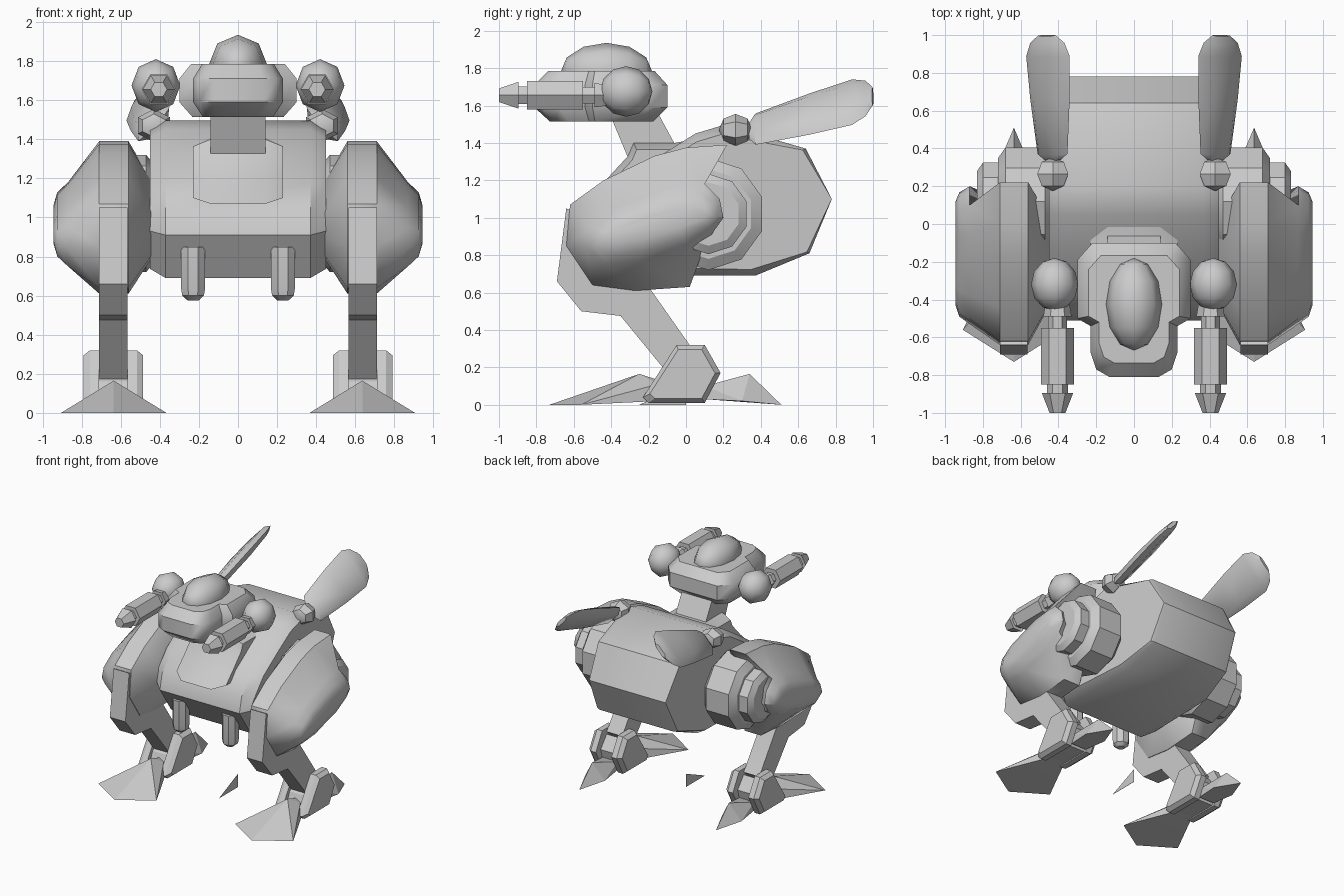
import bpy, bmesh, math
from mathutils import Vector

if "Cube" in bpy.data.objects:
    bpy.data.objects.remove(bpy.data.objects["Cube"])

grey = bpy.data.materials.new("hull_grey")
grey.diffuse_color = (0.6, 0.6, 0.6, 1)
grey.use_nodes = True
grey.node_tree.nodes["Principled BSDF"].inputs["Base Color"].default_value = grey.diffuse_color


def finish(name, bm, mirror=False, angle=30):
    """Turn a bmesh into an object, smooth below the given angle."""
    bmesh.ops.recalc_face_normals(bm, faces=bm.faces)
    for f in bm.faces:
        f.smooth = True
    for e in bm.edges:
        e.smooth = len(e.link_faces) == 2 and e.calc_face_angle(9) < math.radians(angle)
    mesh = bpy.data.meshes.new(name)
    bm.to_mesh(mesh)
    bm.free()
    mesh.materials.append(grey)
    obj = bpy.data.objects.new(name, mesh)
    bpy.context.collection.objects.link(obj)
    if mirror:
        obj.modifiers.new("Mirror", 'MIRROR').use_mirror_merge = False
    return obj


def loft(name, rings, mirror=False, angle=30):
    """Skin a row of matching closed rings and cap both ends."""
    bm = bmesh.new()
    rows = [[bm.verts.new(p) for p in ring] for ring in rings]
    n = len(rows[0])
    for a, b in zip(rows, rows[1:]):
        for i in range(n):
            j = (i + 1) % n
            bm.faces.new((a[i], a[j], b[j], b[i]))
    bm.faces.new(rows[0])
    bm.faces.new(rows[-1])
    return finish(name, bm, mirror, angle)


def side_ring(x, outline, s=1, c=(0, 0)):
    """Outline of (y, z) points at a given x, scaled about c."""
    return [(x, c[0] + (y - c[0]) * s, c[1] + (z - c[1]) * s) for y, z in outline]


def turned(name, axis, origin, profile, sides, turn=0, mirror=True, angle=30):
    """Turned part: profile of (distance, radius) along axis x, y or z."""
    rings = []
    for d, r in profile:
        ring = []
        for i in range(sides):
            t = 2 * math.pi * i / sides + turn
            u, v = r * math.cos(t), r * math.sin(t)
            p = {'x': (d, u, v), 'y': (u, d, v), 'z': (u, v, d)}[axis]
            ring.append(Vector(origin) + Vector(p))
        rings.append(ring)
    return loft(name, rings, mirror, angle)


def ball(name, loc, size, segs, rings, mirror, angle=30):
    """Low-poly ball with its poles along y."""
    bm = bmesh.new()
    bmesh.ops.create_uvsphere(bm, u_segments=segs, v_segments=rings, radius=1)
    for v in bm.verts:
        x, y, z = v.co
        v.co = Vector(loc) + Vector((x * size[0], z * size[1], y * size[2]))
    return finish(name, bm, mirror, angle)


def hull(name, points, mirror=True):
    """Convex faceted part from its corners."""
    bm = bmesh.new()
    for p in points:
        bm.verts.new(p)
    bmesh.ops.convex_hull(bm, input=bm.verts)
    return finish(name, bm, mirror, 5)


# Body: bevelled flanks in front, tapering to a plain narrow rear
body = [(-0.51, 0.91), (-0.48, 1.04), (-0.36, 1.18), (-0.14, 1.33), (0.05, 1.45),
        (0.2, 1.495), (0.64, 1.37), (0.78, 1.10), (0.66, 0.81), (0.37, 0.69), (-0.36, 0.69)]


def flank(side, outer):
    ring = []
    for y, z in body:
        rear = min(max((y - 0.2) / 0.58, 0), 1)
        x = (0.45 if outer else 0.37) * (1 - rear) + (0.355 if outer else 0.34) * rear
        s = 0.88 + 0.12 * rear if outer else 1
        ring.append((side * x, 0.1 + (y - 0.1) * s, 1.08 + (z - 1.08) * s))
    return ring


loft("body", [flank(-1, True), flank(-1, False), flank(1, False), flank(1, True)])

# Collar and neck
collar = [(-0.56, 1.07), (-0.43, 1.2), (-0.31, 1.33), (-0.28, 1.4), (-0.06, 1.4), (0.05, 1.42),
          (0.05, 1.07)]
cc = (-0.2, 1.22)
loft("collar", [side_ring(-0.23, collar, 0.8, cc), side_ring(-0.14, collar),
                side_ring(0.14, collar), side_ring(0.23, collar, 0.8, cc)], angle=25)
neck = [(-0.41, 1.56), (-0.31, 1.32), (-0.02, 1.32), (-0.15, 1.56)]
loft("neck", [side_ring(-0.14, neck), side_ring(0.14, neck)])

# Head with a stepped plan
half = [(0.13, -0.81), (0.2, -0.77), (0.23, -0.68), (0.23, -0.54), (0.3, -0.5),
        (0.3, -0.19), (0.22, -0.1)]
plan = half + [(-x, y) for x, y in reversed(half)]
loft("head", [[(x * s, -0.44 + (y + 0.44) * s, z) for x, y in plan]
              for z, s in ((1.515, 0.78), (1.59, 1), (1.71, 1), (1.785, 0.8))], angle=42)
ball("head_dome", (0, -0.425, 1.78), (0.15, 0.245, 0.155), 8, 6, False, 48)

# Side guns
ball("gun_pivot", (0.42, -0.32, 1.675), (0.125, 0.14, 0.135), 8, 6, True, 48)
turned("gun", 'y', (0.405, 0, 1.655),
       [(-0.4, 0.06), (-0.49, 0.075), (-0.49, 0.05), (-0.55, 0.05), (-0.55, 0.088), (-0.85, 0.088),
        (-0.85, 0.055), (-0.895, 0.055), (-0.895, 0.083), (-1.0, 0.042)], 6)

# Rear paddles, tilted outward and down
root, tip = Vector((0.43, 0.34, 1.465)), Vector((0.46, 0.985, 1.645))
across = Vector((0.72, 0, -0.76))
normal = (tip - root).cross(across).normalized()
rings = []
for t, w, h in ((0, 0.06, 0.02), (0.05, 0.11, 0.035), (0.5, 0.145, 0.038),
                (0.85, 0.16, 0.03), (0.96, 0.125, 0.025), (1.02, 0.065, 0.015)):
    c = root.lerp(tip, t)
    rings.append([c + across * w * u + normal * h * v for u, v in
                  ((1, 0), (0.6, 1), (-0.6, 1), (-1, 0), (-0.6, -1), (0.6, -1))])
loft("paddle", rings, True, 40)
ball("paddle_joint", (0.43, 0.265, 1.47), (0.095, 0.09, 0.085), 6, 4, True)

# Belly pegs
turned("belly_peg", 'z', (0.23, -0.43, 0),
       [(0.575, 0.03), (0.60, 0.06), (0.64, 0.067), (0.85, 0.067)], 8, math.pi / 8)

# Hip discs
turned("hip", 'x', (0, 0.12, 1.02),
       [(0.42, 0.24), (0.47, 0.3), (0.68, 0.3), (0.72, 0.24), (0.72, 0.215),
        (0.80, 0.215), (0.83, 0.17)], 10, math.pi / 10)

# Thigh shell with a rounded bulge on its outer side
thigh = [(-0.64, 0.85), (-0.62, 1.07), (-0.44, 1.20), (-0.17, 1.33), (0.0, 1.375), (0.22, 1.39),
         (0.06, 1.18), (0.13, 1.0), (0.10, 0.85), (0.02, 0.63), (-0.27, 0.61), (-0.5, 0.64)]
bulge = [(-0.53, 0.84), (-0.5, 0.95), (-0.38, 1.05), (-0.2, 1.12), (-0.05, 1.17), (0.1, 1.18),
         (0.18, 1.1), (0.2, 1.0), (0.15, 0.93), (0.0, 0.84), (-0.25, 0.77), (-0.43, 0.75)]


def bulge_ring(x, sy, sz):
    """Bulge outline narrowed towards its sloping centre line."""
    ring = []
    for y, z in bulge:
        line = 0.97 + 0.25 * (y + 0.13)
        ring.append((x, -0.13 + (y + 0.13) * sy, 0.97 + (line - 0.97) * sy + (z - line) * sz))
    return ring


loft("thigh", [side_ring(0.44, thigh, 0.5, (-0.2, 0.98)), side_ring(0.56, thigh),
               side_ring(0.71, thigh), side_ring(0.87, bulge),
               bulge_ring(0.925, 0.9, 0.7), bulge_ring(0.945, 0.75, 0.3)], True, 42)

# Bent lower leg
shin = [(-0.64, 1.05), (-0.69, 0.66), (-0.56, 0.5), (-0.35, 0.475), (-0.1, 0.17),
        (0.04, 0.29), (-0.22, 0.66), (-0.3, 0.9)]
loft("lower_leg", [side_ring(0.565, shin), side_ring(0.71, shin)], True)

# Ankle cheeks on both sides of the shin, with a core between them
cheek = [(-0.23, 0.04), (-0.05, 0.32), (0.1, 0.32), (0.185, 0.17), (0.1, 0.01), (-0.2, 0.01)]
for name, a, b in (("outer_ankle", 0.71, 0.79), ("inner_ankle", 0.565, 0.485)):
    edge = a + (b - a) * 0.6
    loft(name, [side_ring(a, cheek), side_ring(edge, cheek),
                side_ring(b, cheek, 0.84, (0, 0.16))], True, 10)
core = [(-0.18, 0.02), (-0.12, 0.16), (0.04, 0.27), (0.12, 0.17), (0.08, 0.02)]
loft("ankle_core", [side_ring(0.56, core), side_ring(0.715, core)], True)

# Splayed front toe and heel spike
cx = 0.636
toe = [(cx, -0.73, 0), (cx, -0.25, 0.165), (cx, -0.14, 0.13)]
heel = [(cx, 0.51, 0), (cx, 0.34, 0.165)]
for s in (-1, 1):
    toe += [(cx + s * 0.27, -0.56, 0), (cx + s * 0.07, -0.15, 0.02), (cx + s * 0.05, -0.15, 0.11)]
    heel += [(cx + s * 0.09, 0.3, 0.02), (cx + s * 0.07, 0.1, 0.1), (cx + s * 0.07, 0.1, 0.03)]
hull("front_toe", toe)
hull("heel_spike", heel)

# Thin loose fin on the centre line
fin = [(-0.25, 0.0), (0.0, 0.0), (0.0, 0.11)]
loft("centre_fin", [side_ring(-0.001, fin), side_ring(0.001, fin)])
